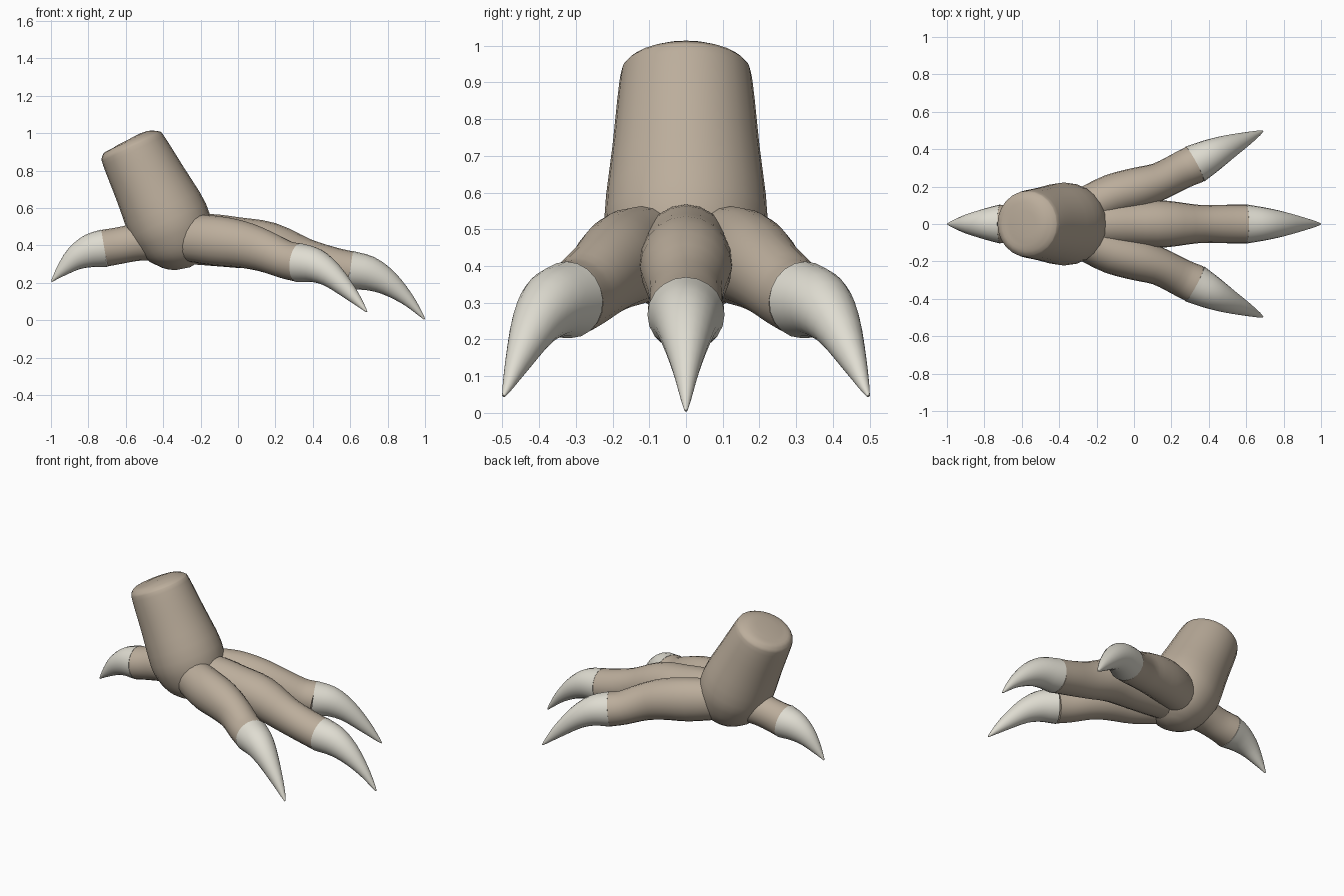
import bpy, bmesh, math
from mathutils import Vector


def material(name, rgb):
    m = bpy.data.materials.new(name)
    m.diffuse_color = (*rgb, 1)
    return m


SKIN = material("tan skin", (0.50, 0.42, 0.33))
HORN = material("pale horn", (0.74, 0.72, 0.64))


def smooth_path(rows, steps):
    """Catmull-Rom interpolation of (x, y, z, half width, half height) rows."""
    rows = [Vector(r) for r in rows]
    ext = [2 * rows[0] - rows[1]] + rows + [2 * rows[-1] - rows[-2]]
    out = []
    for i in range(1, len(ext) - 2):
        a, b, c, d = ext[i - 1:i + 3]
        for k in range(steps):
            t = k / steps
            out.append(0.5 * (2 * b + (c - a) * t + (2 * a - 5 * b + 4 * c - d) * t * t
                              + (3 * b - a - 3 * c + d) * t ** 3))
    return out + [rows[-1]]


def limb(name, rows, mat, sides=20, steps=3):
    """Sweep an elliptical section along a path and cap both ends."""
    rows = smooth_path(rows, steps)
    pts = [Vector(r[:3]) for r in rows]
    bm = bmesh.new()
    rings = []
    for i, r in enumerate(rows):
        t = (pts[min(i + 1, len(pts) - 1)] - pts[max(i - 1, 0)]).normalized()
        side = t.cross(Vector((0, 0, 1))).normalized()
        up = side.cross(t)
        ring = []
        for k in range(sides):
            a = 2 * math.pi * k / sides
            ring.append(bm.verts.new(pts[i] + side * math.cos(a) * r[3] + up * math.sin(a) * r[4]))
        rings.append(ring)
    for p, q in zip(rings, rings[1:]):
        for k in range(sides):
            n = (k + 1) % sides
            bm.faces.new((p[k], p[n], q[n], q[k]))
    bm.faces.new(rings[0])
    bm.faces.new(rings[-1][::-1])
    bmesh.ops.recalc_face_normals(bm, faces=bm.faces)
    me = bpy.data.meshes.new(name)
    bm.to_mesh(me)
    bm.free()
    me.materials.append(mat)
    ob = bpy.data.objects.new(name, me)
    bpy.context.collection.objects.link(ob)
    bpy.ops.object.select_all(action='DESELECT')
    ob.select_set(True)
    bpy.context.view_layer.objects.active = ob
    bpy.ops.object.shade_smooth_by_angle(angle=math.radians(45))
    return ob


def mirrored(rows):
    return [(x, -y, z, w, h) for x, y, z, w, h in rows]


# Leg stump with a rounded top and a rounded heel
leg = [(-0.587, 0.966, 0.07), (-0.583, 0.958, 0.135), (-0.575, 0.94, 0.168),
       (-0.558, 0.905, 0.181), (-0.47, 0.73, 0.20), (-0.375, 0.535, 0.222),
       (-0.335, 0.43, 0.203), (-0.312, 0.35, 0.163), (-0.302, 0.30, 0.105),
       (-0.297, 0.275, 0.04)]
limb("leg", [(x, 0, z, r, r) for x, z, r in leg], SKIN, 24)

# Middle toe and claw
limb("middle_toe", [(-0.27, 0, 0.43, 0.12, 0.13), (-0.15, 0, 0.43, 0.125, 0.138),
                    (0.0, 0, 0.415, 0.125, 0.135), (0.17, 0, 0.395, 0.125, 0.128),
                    (0.35, 0, 0.33, 0.102, 0.11), (0.5, 0, 0.29, 0.103, 0.102),
                    (0.6, 0, 0.268, 0.103, 0.101)], SKIN)
limb("middle_claw", [(0.6, 0, 0.268, 0.105, 0.103), (0.7, 0, 0.25, 0.088, 0.092),
                     (0.8, 0, 0.2, 0.066, 0.068), (0.9, 0, 0.118, 0.037, 0.038),
                     (0.97, 0, 0.04, 0.015, 0.015), (0.997, 0, 0.006, 0.004, 0.004)], HORN)

# Side toes and claws, mirrored across the foot
toe = [(-0.27, 0.08, 0.44, 0.11, 0.125), (-0.12, 0.15, 0.425, 0.115, 0.133),
       (0.02, 0.19, 0.405, 0.113, 0.125), (0.14, 0.23, 0.37, 0.1, 0.112),
       (0.25, 0.285, 0.325, 0.1, 0.102), (0.325, 0.32, 0.308, 0.104, 0.103)]
claw = [(0.325, 0.32, 0.308, 0.106, 0.105), (0.41, 0.365, 0.293, 0.09, 0.092),
        (0.50, 0.41, 0.24, 0.067, 0.068), (0.60, 0.455, 0.145, 0.037, 0.04),
        (0.665, 0.485, 0.073, 0.015, 0.015), (0.688, 0.497, 0.046, 0.004, 0.004)]
limb("left_toe", toe, SKIN)
limb("left_claw", claw, HORN)
limb("right_toe", mirrored(toe), SKIN)
limb("right_claw", mirrored(claw), HORN)

# Back toe and claw
limb("back_toe", [(-0.42, 0, 0.43, 0.11, 0.11), (-0.54, 0, 0.417, 0.098, 0.1),
                  (-0.63, 0, 0.4, 0.092, 0.098), (-0.715, 0, 0.385, 0.103, 0.099)], SKIN)
limb("back_claw", [(-0.715, 0, 0.385, 0.105, 0.101), (-0.79, 0, 0.37, 0.085, 0.09),
                   (-0.87, 0, 0.33, 0.06, 0.065), (-0.94, 0, 0.268, 0.032, 0.034),
                   (-0.98, 0, 0.226, 0.013, 0.013), (-0.997, 0, 0.207, 0.004, 0.004)], HORN)
